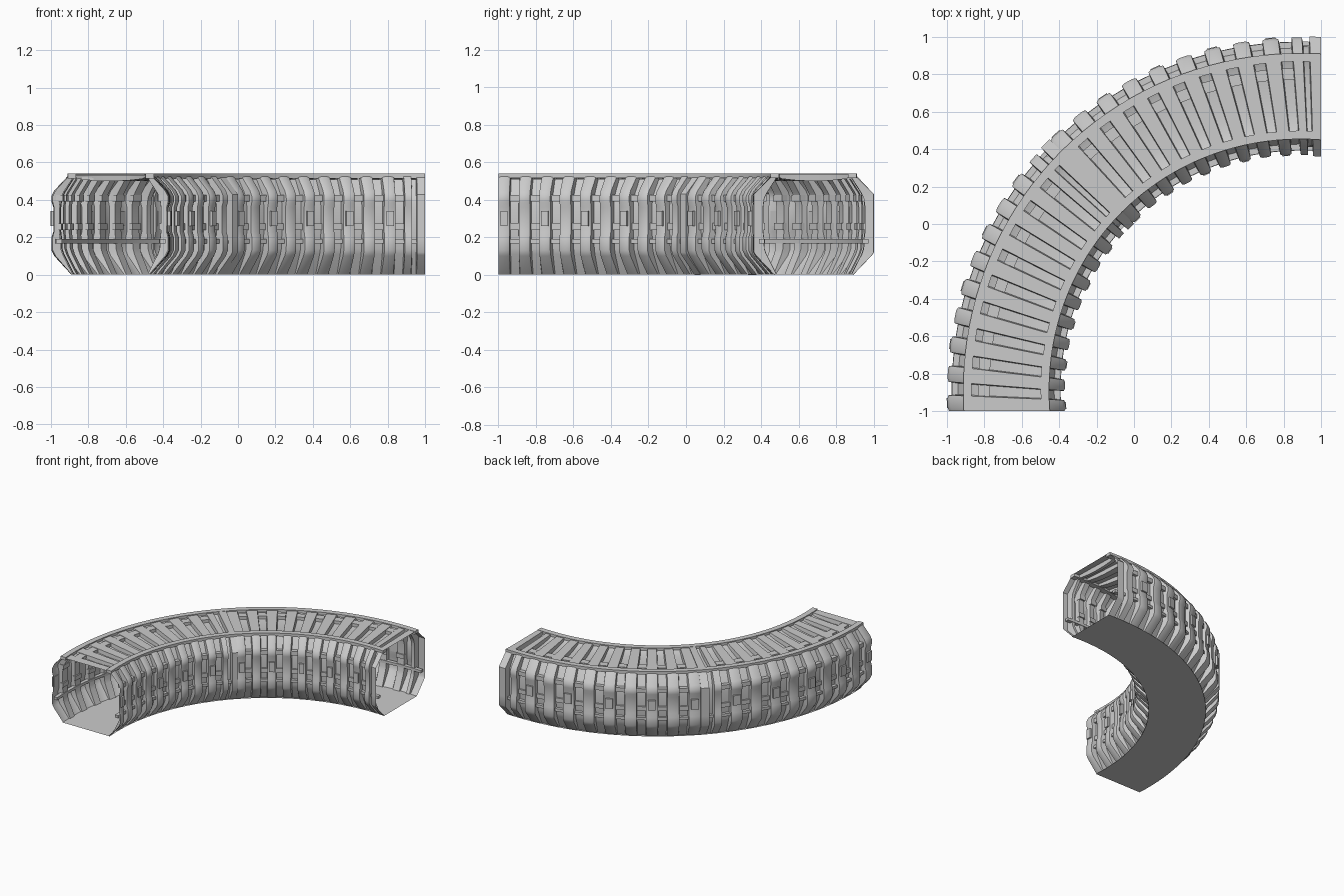
import bpy, bmesh
from math import sin, cos, radians

if "Cube" in bpy.data.objects:
    bpy.data.objects.remove(bpy.data.objects["Cube"])

PITCH = 4.5          # degrees per rib
RIBS = 20            # two ten-pitch halves, each closed by a collar


def place(w, z, deg):
    """Sideways offset w and height z at an angle along the bend."""
    t = radians(deg)
    r = 1.68 + w + 0.055 * sin(2 * t)
    return (1 - r * cos(t), -1 + r * sin(t), z)


def sweep(bm, stations, closed=False):
    """Skin a list of (angle, section) stations."""
    rings = [[bm.verts.new(place(w, z, a)) for w, z in sec] for a, sec in stations]
    n = len(rings[0])
    for p, q in zip(rings, rings[1:]):
        for i in range(n if closed else n - 1):
            j = (i + 1) % n
            bm.faces.new((p[i], p[j], q[j], q[i]))
    if closed:
        bm.faces.new(rings[0][::-1])
        bm.faces.new(rings[-1])


def finish(name, bm):
    bmesh.ops.recalc_face_normals(bm, faces=bm.faces)
    me = bpy.data.meshes.new(name)
    bm.to_mesh(me)
    bm.free()
    ob = bpy.data.objects.new(name, me)
    bpy.context.collection.objects.link(ob)
    bpy.context.view_layer.objects.active = ob
    ob.select_set(True)
    bpy.ops.object.shade_smooth_by_angle(angle=radians(35))
    ob.select_set(False)


def block(bm, w0, w1, z0, z1, a0, a1, steps=1):
    sec = [(w0, z0), (w1, z0), (w1, z1), (w0, z1)]
    sweep(bm, [(a0 + (a1 - a0) * k / steps, sec) for k in range(steps + 1)], True)


def flip(sec, s):
    return [(s * w, z) for w, z in sec]


# Side wall sections: raised rib, recessed gap, collar
RIB = [(.21, .002), (.30, .10), (.315, .13), (.315, .20), (.305, .23),
       (.305, .36), (.315, .39), (.315, .42), (.30, .45), (.22, .535)]
GAP = [(.20, .002), (.255, .11), (.265, .14), (.268, .20), (.272, .23),
       (.272, .36), (.268, .39), (.265, .41), (.25, .44), (.205, .51)]
COLLAR = [(.21, 0), (.31, .105), (.32, .12), (.32, .20), (.32, .23),
          (.32, .36), (.32, .40), (.32, .43), (.31, .44), (.21, .54)]
MID = [((a + c) / 2 * .25 + a * .75, (b + d) / 2 * .25 + b * .75)
       for (a, b), (c, d) in zip(RIB, GAP)]

# Roof sections across the width
ROOF_W = [-.21, -.17, -.09, 0, .09, .17, .21]
ROOF_RIB = [(w, .532) for w in ROOF_W]
ROOF_GAP = [(w, z) for w, z in zip(ROOF_W, [.53, .512, .503, .50, .503, .512, .53])]
ROOF_FLAT = [(w, .538) for w in ROOF_W]


def stations(rib, gap, collar, mid):
    out = []
    for i in range(RIBS):
        a = i * PITCH
        if i % 10 == 9:
            # last pitch of each half: rib, short gap, collar
            keys = [(0, rib), (.35, rib), (.38, gap), (.58, gap), (.61, collar), (1, collar)]
        else:
            keys = [(0, mid), (.12, rib), (.42, rib), (.54, mid), (.58, gap), (.97, gap)]
        out += [(a + f * PITCH, s) for f, s in keys]
    return out


# Ribbed side walls, outer and inner
for name, s in (("outer_wall", 1), ("inner_wall", -1)):
    bm = bmesh.new()
    sweep(bm, [(a, flip(sec, s)) for a, sec in stations(RIB, GAP, COLLAR, MID)])
    finish(name, bm)

# Ribbed roof
bm = bmesh.new()
sweep(bm, stations(ROOF_RIB, ROOF_GAP, ROOF_FLAT, ROOF_RIB))
finish("roof", bm)

# Flat floor
bm = bmesh.new()
sweep(bm, [(a * 2.25, [(-.215, 0), (.215, 0)]) for a in range(41)])
finish("floor", bm)

# Long rails: roof edges and low side rails
bm = bmesh.new()
for s in (1, -1):
    block(bm, s * .185, s * .23, .515, .54, 0, 90, 40)
    block(bm, s * .262, s * .292, .168, .19, 0, 90, 40)
finish("rails", bm)

# Straps in the gaps, clamps on the ribs and pads on the roof
straps, clamps, pads = bmesh.new(), bmesh.new(), bmesh.new()
for i in range(RIBS):
    if i % 10 == 9:
        continue
    a = i * PITCH
    for s in (1, -1):
        block(straps, s * .255, s * .29, .39, .425, a + .52 * PITCH, a + PITCH)
        block(straps, s * .262, s * .285, .24, .275, a + .52 * PITCH, a + PITCH)
        if i % 2 == 0:
            block(clamps, s * .30, s * .319, .26, .34, a + .1 * PITCH, a + .45 * PITCH)
    block(pads, .09, .15, .505, .53, a + .56 * PITCH, a + .98 * PITCH)
finish("gap_straps", straps)
finish("rib_clamps", clamps)
finish("roof_pads", pads)
